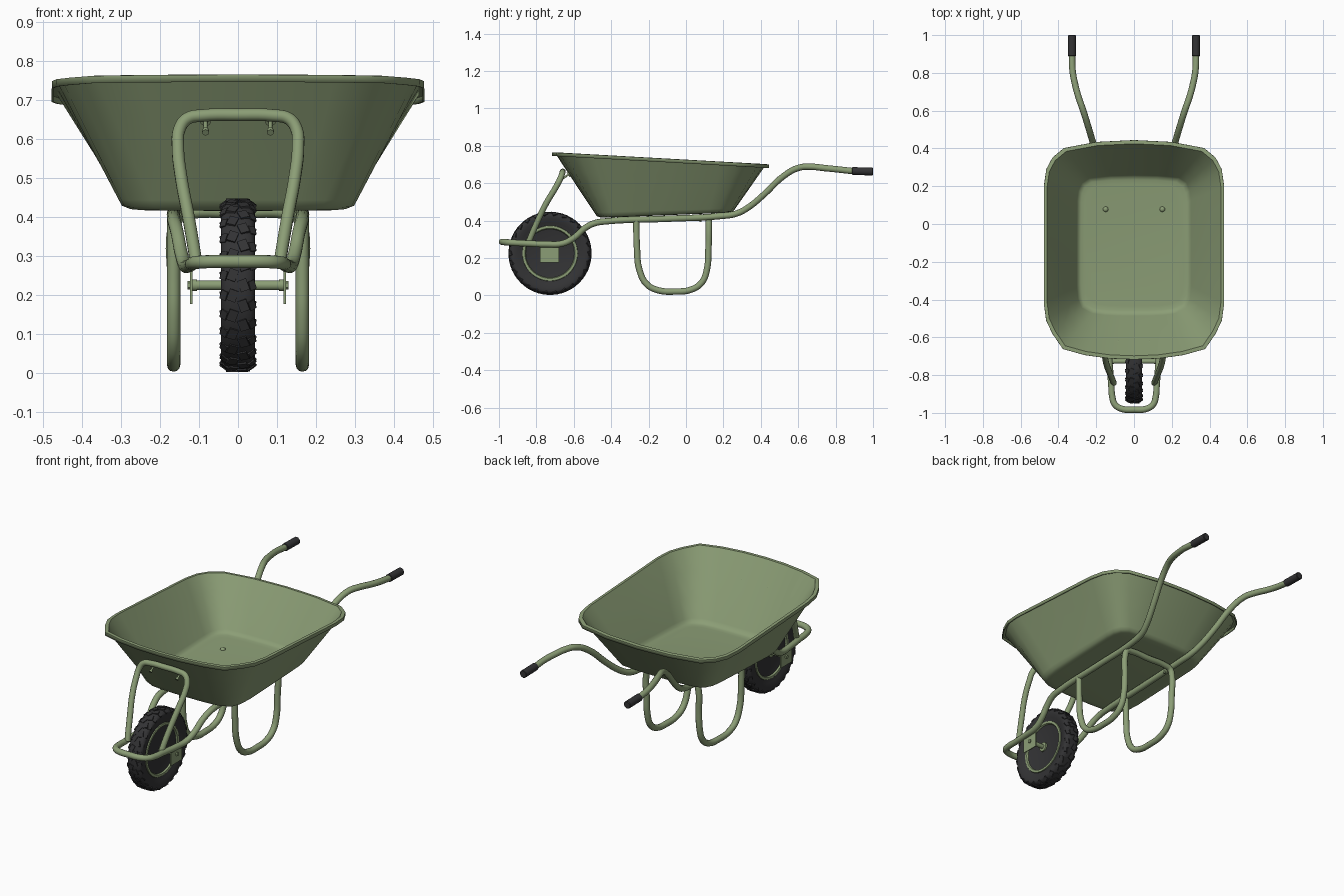
import bpy, bmesh, math
from mathutils import Vector, Matrix

if "Cube" in bpy.data.objects:
    bpy.data.objects.remove(bpy.data.objects["Cube"])


def material(name, rgb):
    m = bpy.data.materials.new(name)
    m.diffuse_color = (*rgb, 1)
    m.use_nodes = True
    m.node_tree.nodes["Principled BSDF"].inputs["Base Color"].default_value = m.diffuse_color
    return m


GREEN = material("sage green paint", (0.26, 0.34, 0.18))
BLACK = material("black rubber", (0.033, 0.033, 0.035))
WHEEL = Vector((0, -0.727, 0.225))


def finish(ob, mat, angle=40):
    ob.data.materials.clear()
    ob.data.materials.append(mat)
    bpy.ops.object.select_all(action='DESELECT')
    ob.select_set(True)
    bpy.context.view_layer.objects.active = ob
    bpy.ops.object.shade_smooth_by_angle(angle=math.radians(angle))
    return ob


def from_bmesh(name, bm, mat, angle=40):
    bmesh.ops.recalc_face_normals(bm, faces=bm.faces[:])
    me = bpy.data.meshes.new(name)
    bm.to_mesh(me)
    bm.free()
    ob = bpy.data.objects.new(name, me)
    bpy.context.collection.objects.link(ob)
    return finish(ob, mat, angle)


def mirror_path(half):
    """Half path starting on x = 0, extended to both sides."""
    return [(-x, y, z) for x, y, z in half[:0:-1]] + half


def tube(name, pts, radius, mat):
    cu = bpy.data.curves.new(name, 'CURVE')
    cu.dimensions = '3D'
    cu.bevel_depth = radius
    cu.bevel_resolution = 4
    cu.resolution_u = 5
    cu.use_fill_caps = True
    sp = cu.splines.new('BEZIER')
    sp.bezier_points.add(len(pts) - 1)
    for bp, p in zip(sp.bezier_points, pts):
        bp.co = p
        bp.handle_left_type = bp.handle_right_type = 'AUTO'
    ob = bpy.data.objects.new(name, cu)
    bpy.context.collection.objects.link(ob)
    bpy.ops.object.select_all(action='DESELECT')
    ob.select_set(True)
    bpy.context.view_layer.objects.active = ob
    bpy.ops.object.convert(target='MESH')
    return finish(bpy.context.view_layer.objects.active, mat)


def lathe(name, profile, center, axis, mat, segs=48):
    """Revolve (along, radius) points about an axis through center."""
    bm = bmesh.new()
    rot = Vector((0, 0, 1)).rotation_difference(Vector(axis)).to_matrix()
    rings = []
    for a, r in profile:
        rings.append([bm.verts.new(Vector(center) + rot @ Vector(
            (r * math.cos(2 * math.pi * i / segs), r * math.sin(2 * math.pi * i / segs), a)))
            for i in range(segs)])
    for p, q in zip(rings, rings[1:]):
        for i in range(segs):
            j = (i + 1) % segs
            bm.faces.new((p[i], p[j], q[j], q[i]))
    bm.faces.new(rings[0])
    bm.faces.new(rings[-1])
    return from_bmesh(name, bm, mat)


# tray: loft from a rounded floor outline to the curved rim, with a folded lip
RIM = [(0, -.715), (.13, -.71), (.26, -.692), (.375, -.66), (.43, -.58), (.463, -.51), (.475, -.42),
       (.475, -.1), (.475, .2), (.462, .29), (.43, .35), (.37, .40), (.2, .432), (0, .442)]
FLOOR = [(0, -.47), (.08, -.47), (.15, -.467), (.21, -.46), (.265, -.435), (.285, -.39), (.292, -.32),
         (.292, -.1), (.29, .12), (.285, .17), (.268, .21), (.23, .235), (.12, .245), (0, .247)]


def closed(half):
    return half + [(-x, y) for x, y in half[-2:0:-1]]


def scaled(pts, s, cy):
    return [(x * s, cy + (y - cy) * s) for x, y in pts]


def floor_z(y):
    return .417 + (y + .47) * .04


def rim_z(y):
    return .764 - (y + .715) * .056


rim, floor = closed(RIM), closed(FLOOR)
wall_top = scaled(rim, .972, -.137)
loops = [[(x, y, floor_z(y) + dz) for x, y in scaled(floor, s, -.11)] for s, dz in ((.9, 0), (.965, .002))]
for t in (.025, .08, .35, .7, 1):
    loops.append([(f[0] + (w[0] - f[0]) * t, f[1] + (w[1] - f[1]) * t,
                   floor_z(f[1]) * (1 - t) + rim_z(w[1]) * t) for f, w in zip(floor, wall_top)])
for drop in (.001, .018):
    loops.append([(x, y, rim_z(y) - drop) for x, y in rim])
bm = bmesh.new()
rings = [[bm.verts.new(p) for p in loop] for loop in loops]
n = len(rim)
bm.faces.new(rings[0])
for p, q in zip(rings, rings[1:]):
    for i in range(n):
        j = (i + 1) % n
        bm.faces.new((p[i], p[j], q[j], q[i]))
tray = from_bmesh("tray", bm, GREEN, 42)
mod = tray.modifiers.new("sheet thickness", 'SOLIDIFY')
mod.thickness = .005
mod.offset = 0

# main frame: one tube from handle to handle around the wheel
tube("main_frame", mirror_path([
    (0, -.983, .286), (.06, -.98, .286), (.1, -.957, .284), (.116, -.91, .281), (.12, -.85, .278),
    (.129, -.75, .274), (.137, -.66, .278), (.146, -.6, .308), (.156, -.54, .36), (.163, -.49, .386),
    (.165, -.43, .396), (.165, -.1, .41), (.165, .19, .425), (.172, .27, .438), (.188, .335, .472),
    (.213, .417, .54), (.245, .524, .64), (.27, .604, .683), (.293, .67, .688), (.312, .74, .681),
    (.325, .81, .674), (.328, .9, .664)]), .017, GREEN)

# legs: one tube making both side loops, joined under the tray
tube("legs", mirror_path([
    (0, .122, .412), (.12, .122, .412), (.152, .122, .402), (.165, .122, .365), (.165, .12, .25),
    (.165, .112, .14), (.165, .085, .07), (.165, .03, .032), (.165, -.06, .021), (.165, -.15, .028),
    (.165, -.21, .06), (.165, -.25, .14), (.165, -.262, .25), (.165, -.266, .405)]), .017, GREEN)

# front hoop holding the tray
tube("front_hoop", mirror_path([
    (0, -.66, .662), (.09, -.66, .66), (.13, -.662, .652), (.15, -.672, .625), (.154, -.695, .58),
    (.145, -.745, .497), (.127, -.792, .4), (.11, -.835, .3), (.107, -.842, .28)]), .016, GREEN)

# tyre
half = [(.043, .2), (.041, .207), (.032, .215), (.016, .2185)]
lathe("tyre", [(-.026, .143), (-.036, .165), (-.041, .185)] + [(-a, r) for a, r in half] +
      half[::-1] + [(.041, .185), (.036, .165), (.026, .143)], WHEEL, (1, 0, 0), BLACK, 64)

# tread blocks, staggered left and right
bm = bmesh.new()
COUNT = 26
for side in (-1, 1):
    for k in range(COUNT):
        turn = 2 * math.pi * (k + (side > 0) * .5) / COUNT
        base = Matrix.Translation(WHEEL) @ Matrix.Rotation(turn, 4, 'X')
        for x, r, size, tilt in ((.014, .2165, (.024, .03, .011), 0), (.034, .209, (.019, .024, .012), .62)):
            mat = (base @ Matrix.Translation((side * x, 0, r)) @ Matrix.Rotation(side * tilt, 4, 'Y')
                   @ Matrix.Rotation(side * .35, 4, 'Z') @ Matrix.Diagonal((*size, 1)))
            bmesh.ops.create_cube(bm, size=1, matrix=mat)
from_bmesh("tyre_tread", bm, BLACK, 20)

# wheel rim with dished sides, hub and axle
dish = [(.014, .028), (.013, .06), (.017, .1), (.022, .128), (.034, .134), (.036, .141), (.034, .147), (.026, .149)]
lathe("wheel_rim", [(-.036, .016), (-.034, .026)] + [(-a, r) for a, r in dish] + dish[::-1] +
      [(.034, .026), (.036, .016)], WHEEL, (1, 0, 0), GREEN, 64)
lathe("axle", [(-.117, .008), (-.117, .015), (-.105, .015), (-.105, .0125), (.105, .0125), (.105, .015),
               (.117, .015), (.117, .008)], WHEEL, (1, 0, 0), GREEN, 24)

for side, label in ((-1, "left"), (1, "right")):
    # axle bracket plate hanging from the frame
    bm = bmesh.new()
    bmesh.ops.create_cube(bm, size=1, matrix=Matrix.Translation((side * .12, -.73, .224))
                          @ Matrix.Diagonal((.006, .1, .095, 1)))
    from_bmesh("axle_bracket_" + label, bm, GREEN)
    lathe("axle_nut_" + label, [(-.008, .011), (.008, .011)],
          WHEEL + Vector((side * .122, 0, 0)), (1, 0, 0), GREEN, 6)
    # rubber grip
    lathe("grip_" + label, [(0, .018), (.003, .021), (.109, .021), (.112, .018)],
          (side * .328, .888, .665), (0, 1, -.02), BLACK, 24)
    # bolts through the tray floor and front wall
    head = [(.004, .014), (.007, .013), (.011, .008), (.0125, .003)]
    lathe("floor_bolt_" + label, [(-.045, .005), (.002, .005), (0, .014)] + head,
          (side * .15, .078, floor_z(.078)), (0, 0, 1), GREEN, 16)
    lathe("front_bolt_" + label, [(-.05, .004), (-.05, .009), (-.04, .009), (-.04, .005), (0, .005), (0, .014)] + head,
          (side * .083, -.63, .645), (0, .82, .57), GREEN, 16)
